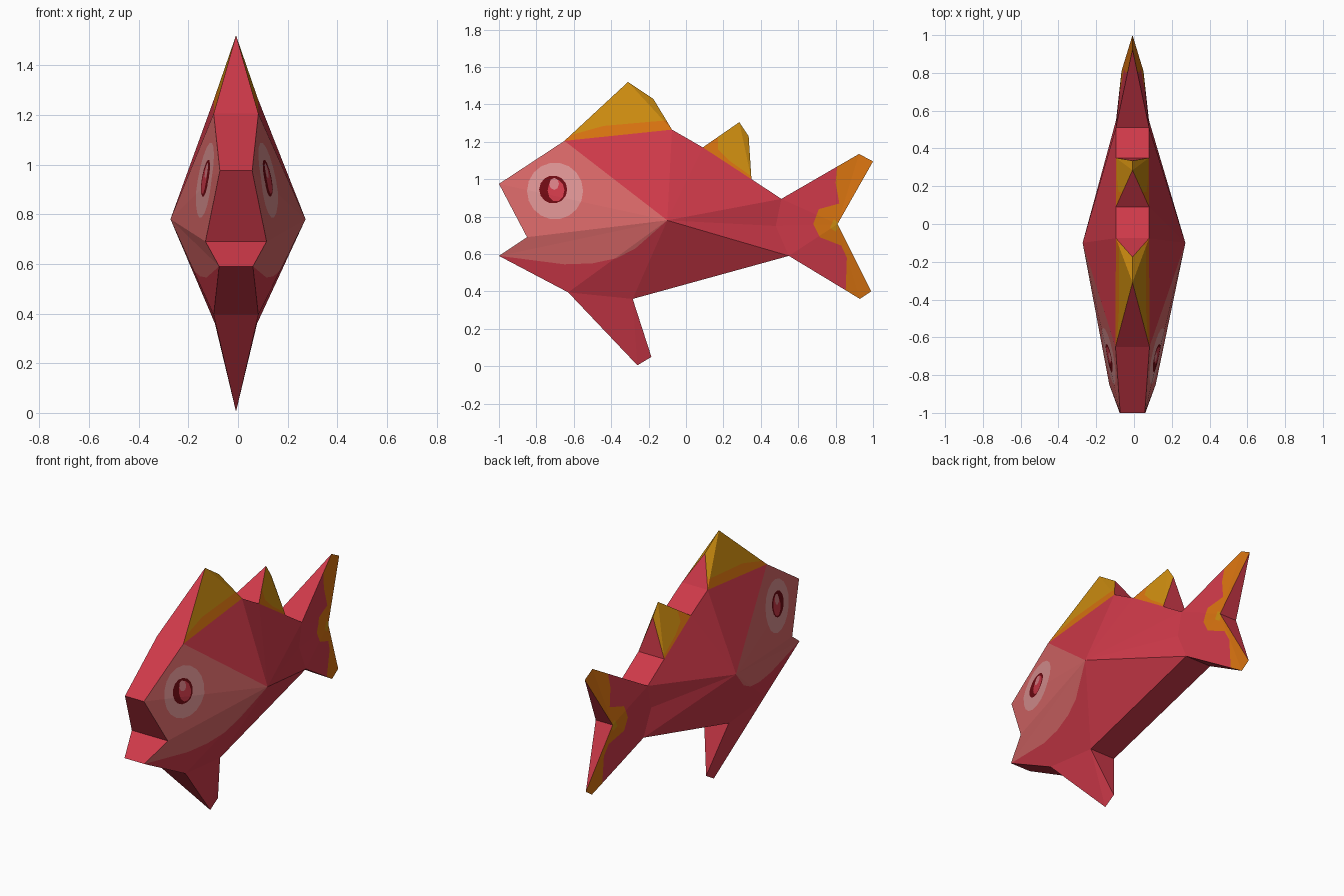
import bpy, bmesh, math
from mathutils import Vector

if "Cube" in bpy.data.objects:
    bpy.data.objects.remove(bpy.data.objects["Cube"])


def linear(c):
    c /= 255
    return c / 12.92 if c <= 0.04045 else ((c + 0.055) / 1.055) ** 2.4


COLOURS = {
    "red": (206, 57, 73), "head_pink": (217, 104, 104), "eye_pale": (221, 147, 147),
    "eye_dark": (112, 10, 18), "fin_yellow": (204, 140, 16), "fin_orange": (216, 115, 16),
    "eye_highlight": (218, 128, 134),
}
NAMES = list(COLOURS)

# Outline of the fish: y, z, half width (0 = sharp fin tip)
OUTLINE = {
    "upper_lip": (-1, .975, .065), "mouth": (-.85, .69, .123), "lower_lip": (-1, .59, .068),
    "belly": (-.63, .395, .09), "belly_tip1": (-.26, .005, 0), "belly_tip2": (-.185, .05, 0),
    "belly_back": (-.285, .36, .085), "tail_low": (.55, .59, .087),
    "low_tip1": (.93, .36, 0), "low_tip2": (.99, .4, 0), "tail_notch": (.81, .76, .058),
    "up_tip1": (1, 1.095, 0), "up_tip2": (.925, 1.135, 0), "tail_top": (.51, .895, .088),
    "fin2_back": (.35, 1.0, .088), "fin2_tip1": (.335, 1.23, 0), "fin2_tip2": (.285, 1.305, 0),
    "fin2_front": (.09, 1.17, .088), "fin1_back": (-.075, 1.265, .088),
    "fin1_tip1": (-.175, 1.43, 0), "fin1_tip2": (-.31, 1.52, 0), "brow": (-.65, 1.205, .09),
}
FLANK = (-.1, .78)        # widest point of the body
ROOT = (.48, .75)         # middle of the tail root
SHIFT = -.008

bm = bmesh.new()
sides = [{}, {}]
for name, (y, z, w) in OUTLINE.items():
    sides[0][name] = bm.verts.new((SHIFT - w, y, z))
    sides[1][name] = bm.verts.new((SHIFT + w, y, z)) if w else sides[0][name]
for s, sign in zip(sides, (-1, 1)):
    s["flank"] = bm.verts.new((sign * .272, *FLANK))
    s["root"] = bm.verts.new((SHIFT + sign * .09, *ROOT))

# Body fan around the flank, then fins and tail
fan = ["brow", "upper_lip", "mouth", "lower_lip", "belly", "belly_back", "tail_low",
       "root", "tail_top", "fin2_back", "fin2_front", "fin1_back", "brow"]
tris = [("flank", a, b) for a, b in zip(fan, fan[1:])]
for front, tip_a, tip_b, back in (
        ("belly", "belly_tip1", "belly_tip2", "belly_back"),
        ("brow", "fin1_tip2", "fin1_tip1", "fin1_back"),
        ("fin2_front", "fin2_tip2", "fin2_tip1", "fin2_back"),
        ("tail_low", "low_tip1", "low_tip2", "tail_notch"),
        ("tail_top", "up_tip2", "up_tip1", "tail_notch")):
    tris += [(front, tip_a, back), (tip_a, tip_b, back)]
tris += [("root", "tail_top", "tail_notch"), ("root", "tail_low", "tail_notch")]
for s in sides:
    for t in tris:
        bm.faces.new([s[n] for n in t])

# Narrow rim joining both sides
ring = list(OUTLINE)
for a, b in zip(ring, ring[1:] + ring[:1]):
    quad = [sides[0][a], sides[0][b], sides[1][b], sides[1][a]]
    quad = list(dict.fromkeys(quad))
    if len(quad) > 2:
        bm.faces.new(quad)
bmesh.ops.recalc_face_normals(bm, faces=bm.faces[:])


def paint(colour, points):
    """Cut a convex y-z patch into both flanks and colour it."""
    bm.normal_update()
    region = [f for f in bm.faces if abs(f.normal.x) > .05]
    pts = [Vector((0, *p)) for p in points]
    mid = sum(pts, Vector()) / len(pts)
    for a, b in zip(pts, pts[1:] + pts[:1]):
        d = b - a
        n = Vector((0, -d.z, d.y)).normalized()
        if n.dot(mid - a) < 0:
            n.negate()
        geom = set(region)
        for f in region:
            geom.update(f.edges)
            geom.update(f.verts)
        res = bmesh.ops.bisect_plane(bm, geom=list(geom), dist=1e-5, plane_co=a, plane_no=n)
        region = [f for f in set(res["geom"]) if isinstance(f, bmesh.types.BMFace)
                  and n.dot(f.calc_center_median() - a) > 0]
        if not region:
            return
    for f in region:
        f.material_index = NAMES.index(colour)


def disc(y, z, ry, rz, n=14):
    return [(y + ry * math.cos(2 * math.pi * i / n), z + rz * math.sin(2 * math.pi * i / n))
            for i in range(n)]


# Head patch
paint("head_pink", [(-1.1, 1.29), (-.76, 1.29), FLANK, (-.27, .63), (-.37, .578),
                    (-.5, .55), (-.65, .545), (-1.1, .603)])
# Eyes
paint("eye_pale", disc(-.7, .937, .15, .152, 18))
paint("eye_dark", disc(-.71, .945, .075, .075))
paint("red", disc(-.695, .94, .045, .06, 10))
paint("eye_highlight", disc(-.705, .975, .026, .032, 8))
# First back fin
paint("fin_orange", [(-.65, 1.205), (-.075, 1.265), (-.075, 1.6), (-.65, 1.6)])
paint("fin_yellow", [(-.62, 1.235), (-.44, 1.285), (-.44, 1.6), (-.62, 1.6)])
paint("fin_yellow", [(-.44, 1.285), (-.1, 1.315), (-.1, 1.6), (-.44, 1.6)])
# Second back fin
paint("fin_orange", [(.09, 1.17), (.35, 1.0), (.4, 1.4), (.09, 1.4)])
paint("fin_yellow", [(.17, 1.16), (.23, 1.1), (.35, 1.015), (.4, 1.4), (.17, 1.4)])
# Tail edge
paint("fin_orange", [(.82, 1.2), (.8, .98), (.82, .87), (1.1, .87), (1.1, 1.2)])
paint("fin_orange", [(.82, .87), (.71, .84), (.68, .76), (.715, .69), (.83, .645),
                     (1.1, .645), (1.1, .87)])
paint("fin_orange", [(.83, .645), (.86, .58), (1.1, .58), (1.1, .645)])
paint("fin_orange", [(.86, .58), (.85, .3), (1.1, .3), (1.1, .58)])
paint("fin_yellow", [(.77, .74), (.79, .785), (.83, .76), (.8, .72)])

mesh = bpy.data.meshes.new("fish_body")
bm.to_mesh(mesh)
bm.free()
for name, rgb in COLOURS.items():
    mat = bpy.data.materials.new(name)
    mat.diffuse_color = (*[linear(c) for c in rgb], 1)
    mat.use_nodes = True
    mat.node_tree.nodes["Principled BSDF"].inputs["Base Color"].default_value = mat.diffuse_color
    mesh.materials.append(mat)
bpy.context.collection.objects.link(bpy.data.objects.new("fish_body", mesh))
